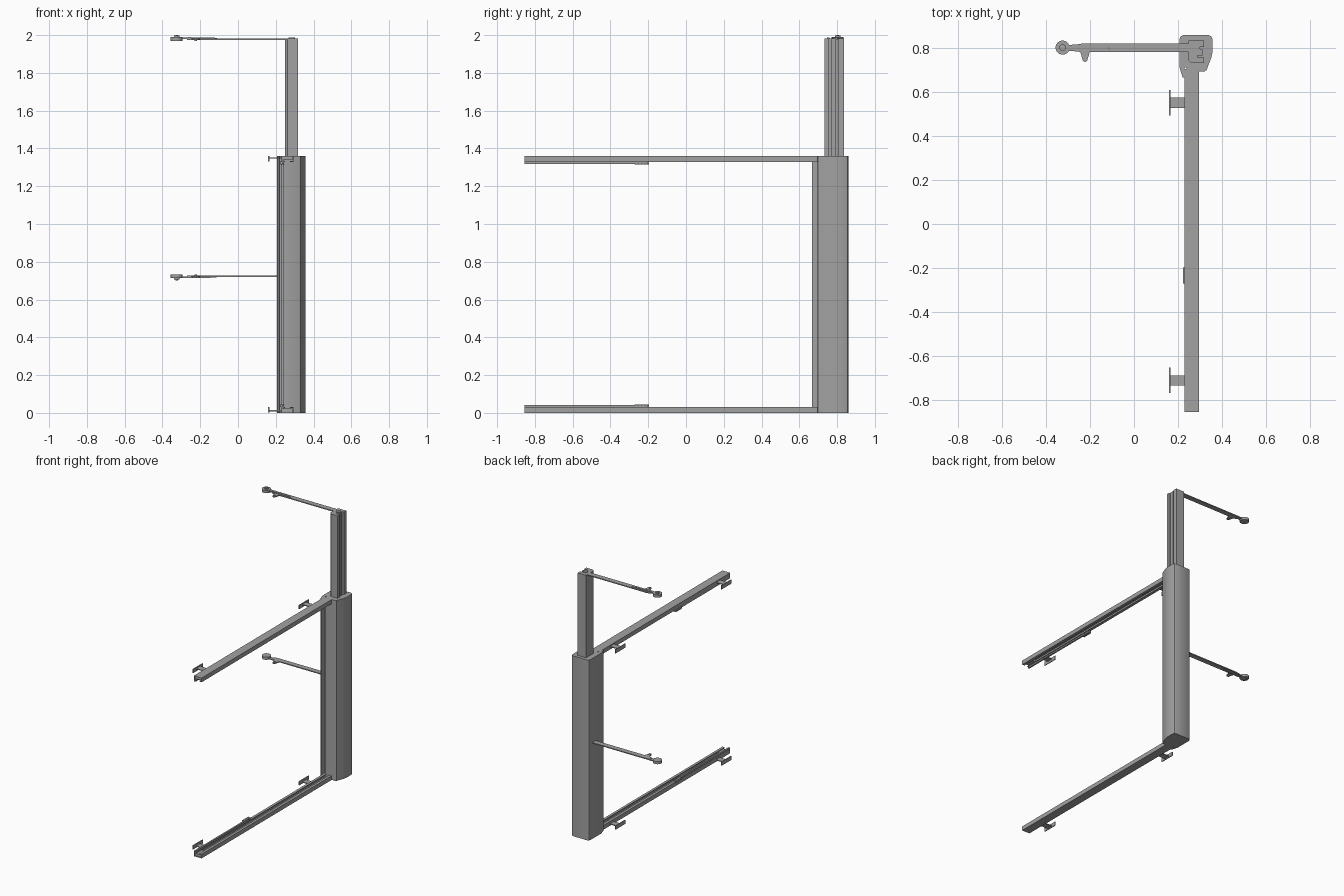
import bpy, bmesh, math
from mathutils import Vector

cube = bpy.data.objects.get("Cube")
if cube:
    bpy.data.objects.remove(cube, do_unlink=True)

# Single grey metal
grey = bpy.data.materials.new("grey metal")
grey.use_nodes = True
COLOR = (0.36, 0.36, 0.36, 1)
grey.diffuse_color = COLOR
grey.node_tree.nodes["Principled BSDF"].inputs["Base Color"].default_value = COLOR


def finish(name, bm, smooth=False):
    bmesh.ops.recalc_face_normals(bm, faces=bm.faces)
    me = bpy.data.meshes.new(name)
    bm.to_mesh(me)
    bm.free()
    me.materials.append(grey)
    ob = bpy.data.objects.new(name, me)
    bpy.context.collection.objects.link(ob)
    if smooth:
        bpy.ops.object.select_all(action='DESELECT')
        ob.select_set(True)
        bpy.context.view_layer.objects.active = ob
        bpy.ops.object.shade_smooth_by_angle(angle=math.radians(35))
    return ob


def extrude(name, points, start, depth, smooth=False):
    """Extrude a closed profile of 3D points, starting at offset 'start'."""
    bm = bmesh.new()
    s, d = Vector(start), Vector(depth)
    face = bm.faces.new([bm.verts.new(Vector(p) + s) for p in points])
    res = bmesh.ops.extrude_face_region(bm, geom=[face], use_keep_orig=True)
    moved = [g for g in res["geom"] if isinstance(g, bmesh.types.BMVert)]
    bmesh.ops.translate(bm, verts=moved, vec=d)
    return finish(name, bm, smooth)


def plan(name, pts, z0, z1, smooth=False):
    lo, hi = min(z0, z1), max(z0, z1)
    return extrude(name, [(x, y, 0) for x, y in pts], (0, 0, lo), (0, 0, hi - lo), smooth)


def box(name, x0, x1, y0, y1, z0, z1):
    return plan(name, [(x0, y0), (x1, y0), (x1, y1), (x0, y1)], z0, z1)


def disc(name, x, y, r, z0, z1, n=32):
    pts = [(x + r * math.cos(2 * math.pi * i / n), y + r * math.sin(2 * math.pi * i / n))
           for i in range(n)]
    return plan(name, pts, z0, z1, True)


# Main column housing, with a narrow lip at its front left edge
plan("column_housing", [
    (0.207, 0.842), (0.212, 0.854), (0.224, 0.86), (0.340, 0.86), (0.352, 0.854),
    (0.357, 0.842), (0.357, 0.78), (0.352, 0.757), (0.330, 0.700), (0.322, 0.695),
    (0.240, 0.695), (0.240, 0.712), (0.230, 0.712), (0.230, 0.668), (0.221, 0.668),
    (0.207, 0.715)], 0, 1.36, True)

# Telescopic mast, an extrusion with two slots on the outer side
plan("mast", [
    (0.248, 0.745), (0.262, 0.733), (0.318, 0.733), (0.318, 0.757), (0.290, 0.757),
    (0.290, 0.767), (0.312, 0.767), (0.312, 0.795), (0.290, 0.795), (0.290, 0.806),
    (0.318, 0.806), (0.318, 0.836), (0.248, 0.836)], 1.36, 1.982)

# Rails and their fittings: the lower set is the upper set turned over
for label, base, s in (("lower", 0.0, 1), ("upper", 1.36, -1)):
    def z(h):
        return base + s * h
    # Open channel with inward lips
    half = [(0.0325, 0.0), (0.0325, 0.032), (0.013, 0.032), (0.013, 0.027),
            (0.0275, 0.027), (0.0275, 0.005)]
    section = half + [(-x, h) for x, h in reversed(half)]
    extrude(label + "_rail", [(0.2625 + x, 0, z(h)) for x, h in section],
            (0, -0.855, 0), (0, 1.56, 0))
    box(label + "_rail_end_block", 0.2355, 0.2895, -0.85, -0.78, z(0.005), z(0.022))
    # Slide strip with a toothed clip
    box(label + "_slide_strip", 0.232, 0.244, -0.855, -0.20, z(0.032), z(0.042))
    box(label + "_clip_plate", 0.222, 0.232, -0.272, -0.197, z(0.030), z(0.044))
    for i in range(4):
        y = -0.268 + i * 0.019
        box(label + "_clip_tooth", 0.232, 0.247, y, y + 0.011, z(0.042), z(0.045))
    # T shaped wall brackets
    for y in (0.552, -0.712):
        box(label + "_bracket_web", 0.165, 0.231, y - 0.023, y + 0.023, z(0.008), z(0.014))
        box(label + "_bracket_plate", 0.160, 0.166, y - 0.058, y + 0.058, z(0.001), z(0.030))

# Swing arms, mirrored in height
for label, base, s, root in (("lower", 0.727, -1, 0.225), ("upper", 1.975, 1, 0.30)):
    def z(h):
        return base + s * h
    plan(label + "_arm_bar", [(-0.27, 0.788), (-0.24, 0.782), (root, 0.782), (root, 0.821),
                              (-0.24, 0.821), (-0.27, 0.816)], z(0), z(0.007))
    # Tapered stiffening rib along the bar tip
    extrude(label + "_arm_rib", [(-0.30, 0, z(0.004)), (-0.10, 0, z(0.005)),
                                 (-0.12, 0, z(0.011)), (-0.26, 0, z(0.014)),
                                 (-0.30, 0, z(0.012))], (0, 0.792, 0), (0, 0.017, 0))
    plan(label + "_arm_neck", [(-0.32, 0.790), (-0.25, 0.785), (-0.25, 0.818),
                               (-0.32, 0.814)], z(0.004), z(0.010))
    # Roller head
    disc(label + "_roller", -0.325, 0.803, 0.032, z(-0.006), z(0.014))
    disc(label + "_roller_hub", -0.325, 0.803, 0.015, z(0.014), z(0.022), 24)
    disc(label + "_roller_pin", -0.325, 0.803, 0.007, z(0.022), z(0.025), 16)
    # Tapered side tab with a rounded tip
    tip = [(-0.223 + 0.012 * math.cos(a), 0.752 - 0.014 * math.sin(a))
           for a in (math.pi * i / 8 for i in range(9))]
    plan(label + "_arm_tab", [(-0.245, 0.784), (-0.201, 0.784)] + tip, z(0), z(0.007))
    disc(label + "_tab_pin", -0.223, 0.754, 0.007, z(-0.005), z(0.012), 16)

# Pivot on the mast top
disc("arm_pivot", 0.285, 0.79, 0.018, 1.98, 1.988, 24)
